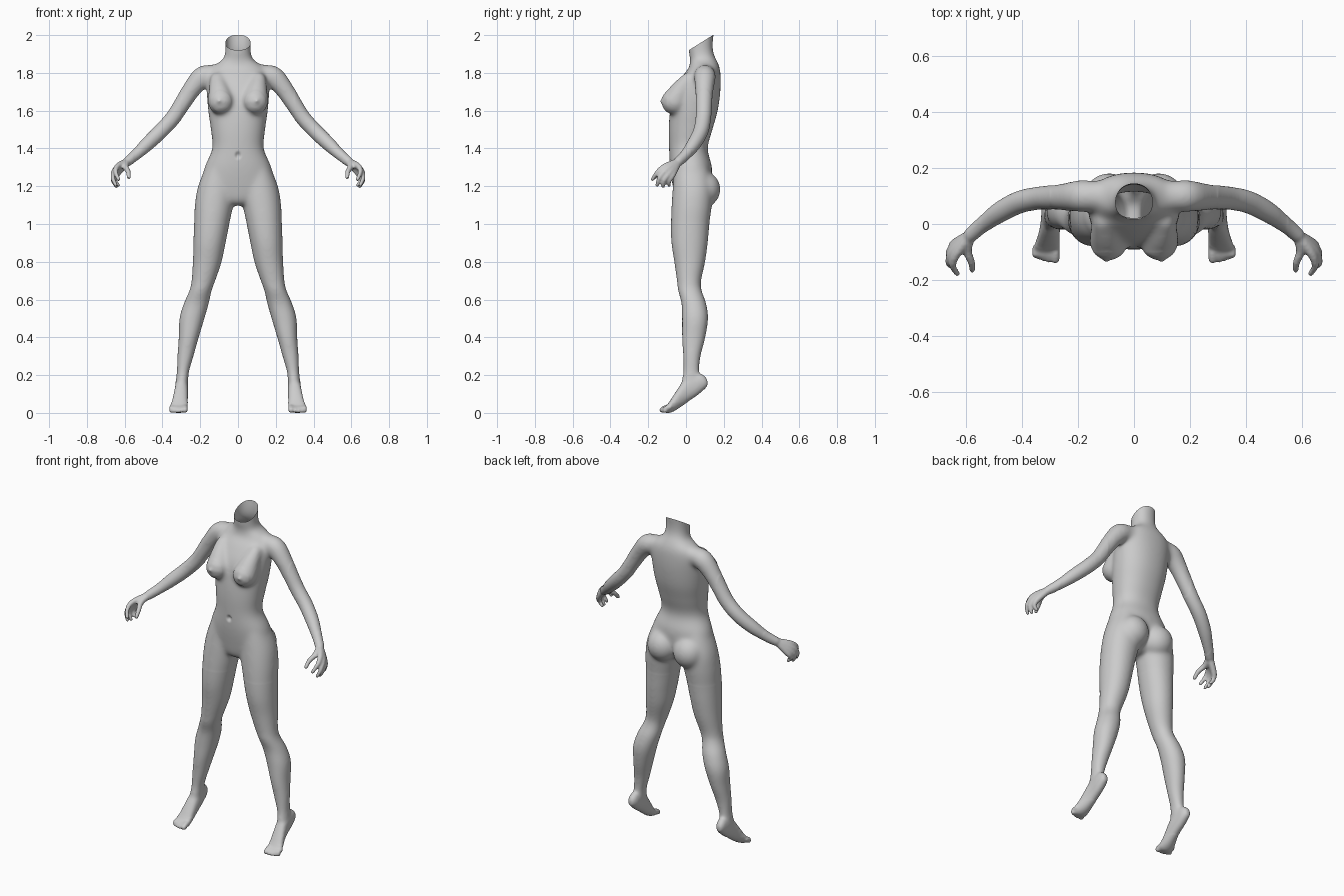
import bpy, bmesh, math
from mathutils import Vector

if "Cube" in bpy.data.objects:
    bpy.data.objects.remove(bpy.data.objects["Cube"])

bm = bmesh.new()
N = 32


def spline(rows, steps=5):
    """Catmull-Rom through rows of numbers."""
    out = []
    for i in range(len(rows) - 1):
        p0, p1 = rows[max(i - 1, 0)], rows[i]
        p2, p3 = rows[i + 1], rows[min(i + 2, len(rows) - 1)]
        for s in range(steps):
            t = s / steps
            out.append([0.5 * (2 * b + (c - a) * t + (2 * a - 5 * b + 4 * c - d) * t * t
                               + (3 * b - a - 3 * c + d) * t ** 3)
                        for a, b, c, d in zip(p0, p1, p2, p3)])
    out.append(list(rows[-1]))
    return out


def skin(rings):
    """Closed surface through a list of point rings."""
    vs = [[bm.verts.new(p) for p in r] for r in rings]
    for a, b in zip(vs, vs[1:]):
        for i in range(N):
            j = (i + 1) % N
            bm.faces.new((a[i], a[j], b[j], b[i]))
    bm.faces.new(vs[0])
    bm.faces.new(vs[-1][::-1])


def loft(rows, axis='z', side=1, power=2.2):
    """Rows of (position, x0, x1, b0, b1); b is y for axis z and z for axis y."""
    rings = []
    for t, x0, x1, b0, b1 in spline(rows):
        ring = []
        for k in range(N):
            c, s = math.cos(math.tau * k / N), math.sin(math.tau * k / N)
            x = (x0 + x1) / 2 + (x1 - x0) / 2 * math.copysign(abs(c) ** (2 / power), c)
            b = (b0 + b1) / 2 + (b1 - b0) / 2 * math.copysign(abs(s) ** (2 / power), s)
            ring.append((side * x, b, t) if axis == 'z' else (side * x, t, b))
        rings.append(ring)
    skin(rings)


def tube(rows, side=1):
    """Round tube through rows of (x, y, z, radius) with rounded ends."""
    pts = [(Vector(r[:3]), r[3]) for r in spline(rows)]

    def cap(p, q):
        d = (p[0] - q[0]).normalized()
        return [(p[0] + d * p[1] * math.sin(a), p[1] * math.cos(a)) for a in (0.5, 1.0, 1.4)]
    pts = cap(pts[0], pts[1])[::-1] + pts + cap(pts[-1], pts[-2])
    rings, u = [], Vector((0.31, 0.9, 0.2))
    for i, (p, r) in enumerate(pts):
        d = (pts[min(i + 1, len(pts) - 1)][0] - pts[max(i - 1, 0)][0]).normalized()
        u = (u - d * u.dot(d)).normalized()
        w = d.cross(u)
        ring = [p + r * (u * math.cos(math.tau * k / N) + w * math.sin(math.tau * k / N))
                for k in range(N)]
        rings.append([(side * q.x, q.y, q.z) for q in ring])
    skin(rings)


def ball(c, r, side):
    """Ellipsoid."""
    vs = bmesh.ops.create_uvsphere(bm, u_segments=32, v_segments=20, radius=1)['verts']
    for v in vs:
        v.co = (side * (c[0] + v.co.x * r[0]), c[1] + v.co.y * r[1], c[2] + v.co.z * r[2])


# Torso and neck: z, half width, front, back
torso = [(1.10, .03, -.03, .07), (1.13, .12, -.055, .10), (1.2, .19, -.07, .13),
         (1.3, .178, -.085, .138), (1.4, .137, -.09, .115), (1.5, .144, -.092, .14),
         (1.6, .158, -.085, .168), (1.7, .166, -.065, .182), (1.78, .165, -.022, .184),
         (1.83, .14, .015, .178), (1.87, .085, .022, .162), (1.9, .07, .016, .148),
         (1.95, .067, .012, .142), (2.05, .07, .01, .152)]
loft([(z, -w, w, f, b) for z, w, f, b in torso])

for s in (1, -1):
    # Leg
    loft([(1.32, .03, .165, -.06, .11), (1.2, .012, .212, -.07, .14), (1.1, .025, .229, -.077, .137),
          (1.0, .046, .233, -.08, .124), (.9, .066, .236, -.077, .115), (.8, .087, .239, -.062, .101),
          (.7, .121, .246, -.048, .08), (.65, .139, .257, -.042, .083), (.58, .155, .287, -.024, .107),
          (.5, .178, .31, -.021, .117), (.4, .208, .314, -.021, .102), (.3, .236, .321, -.015, .077),
          (.22, .259, .324, -.014, .07), (.16, .265, .33, -.025, .08), (.12, .272, .33, -.02, .05)],
         side=s, power=2.1)
    # Foot on tiptoe
    loft([(.114, .285, .318, .14, .18), (.09, .271, .327, .118, .205), (.06, .267, .331, .093, .21),
          (.02, .264, .333, .066, .2), (-.02, .264, .339, .038, .165), (-.06, .265, .351, .012, .105),
          (-.09, .266, .36, .001, .058), (-.112, .272, .358, .003, .032)], axis='y', side=s)
    # Toes
    for x, y, r in ((.281, -.126, .016), (.304, -.127, .012), (.323, -.123, .0115),
                    (.34, -.117, .011), (.354, -.11, .011)):
        tube([(x, -.085, .032, r), (x, -.108, .027, r), (x, y, r + .001, r)], s)
    # Arm from collarbone to wrist
    tube([(.06, .105, 1.8, .056), (.14, .1, 1.79, .055), (.19, .1, 1.778, .058),
          (.245, .097, 1.715, .05), (.29, .095, 1.645, .045), (.343, .092, 1.565, .042),
          (.41, .078, 1.492, .041), (.48, .042, 1.425, .038), (.54, -.002, 1.368, .03),
          (.585, -.04, 1.332, .026)], s)
    # Palm and fingers: knuckle, middle joint, tip
    for k, m, t in (((.636, -.108, 1.308), (.648, -.15, 1.278), (.632, -.177, 1.238)),
                    ((.647, -.099, 1.291), (.663, -.138, 1.25), (.647, -.153, 1.207)),
                    ((.648, -.085, 1.275), (.662, -.115, 1.235), (.644, -.122, 1.2)),
                    ((.642, -.070, 1.263), (.652, -.089, 1.23), (.634, -.089, 1.207))):
        tube([(.588, -.042, 1.33, .02), k + (.0165,), m + (.0125,), t + (.0105,)], s)
    # Thumb
    tube([(.588, -.045, 1.33, .02), (.596, -.095, 1.305, .0165), (.582, -.135, 1.28, .0135),
          (.578, -.164, 1.248, .011)], s)
    # Breast
    tube([(.11, .01, 1.765, .04), (.1, -.03, 1.705, .057), (.091, -.06, 1.65, .071)], s)
    ball((.1, -.126, 1.652), (.012, .014, .012), s)
    # Buttock
    ball((.088, .095, 1.185), (.092, .088, .095), s)

bmesh.ops.recalc_face_normals(bm, faces=bm.faces[:])
mesh = bpy.data.meshes.new("body")
bm.to_mesh(mesh)
bm.free()
body = bpy.data.objects.new("body", mesh)
bpy.context.collection.objects.link(body)
bpy.context.view_layer.objects.active = body
body.select_set(True)

# Fuse the parts into one skin
mod = body.modifiers.new("fuse", 'REMESH')
mod.mode, mod.voxel_size = 'VOXEL', 0.006
bpy.ops.object.modifier_apply(modifier=mod.name)

# Blend the joins, more strongly on torso and legs than on hands and toes
bm = bmesh.new()
bm.from_mesh(body.data)


def relax(test, count):
    vs = [v for v in bm.verts if test(v.co)]
    for _ in range(count):
        bmesh.ops.smooth_vert(bm, verts=vs, factor=0.5, use_axis_x=True, use_axis_y=True, use_axis_z=True)


relax(lambda c: True, 4)
relax(lambda c: abs(c.x) < .55 and c.z > .06, 10)
relax(lambda c: abs(c.x) < .3 and c.z > 1.0 and not (c.y < -.1 and c.z > 1.5), 20)

# Navel
for v in bm.verts:
    d = math.hypot(v.co.x, (v.co.z - 1.365) * .8)
    if v.co.y < -.03 and d < .02:
        v.co.y += .012 * (1 - (d / .02) ** 2) ** 2

# Open slanted neck
bmesh.ops.bisect_plane(bm, geom=bm.verts[:] + bm.edges[:] + bm.faces[:], plane_co=(0, .14, 2.0),
                       plane_no=(0, -.075, .12), clear_outer=True)
low = min(v.co.z for v in bm.verts)
for v in bm.verts:
    v.co.z -= low
bm.to_mesh(body.data)
bm.free()
bpy.ops.object.shade_smooth()
